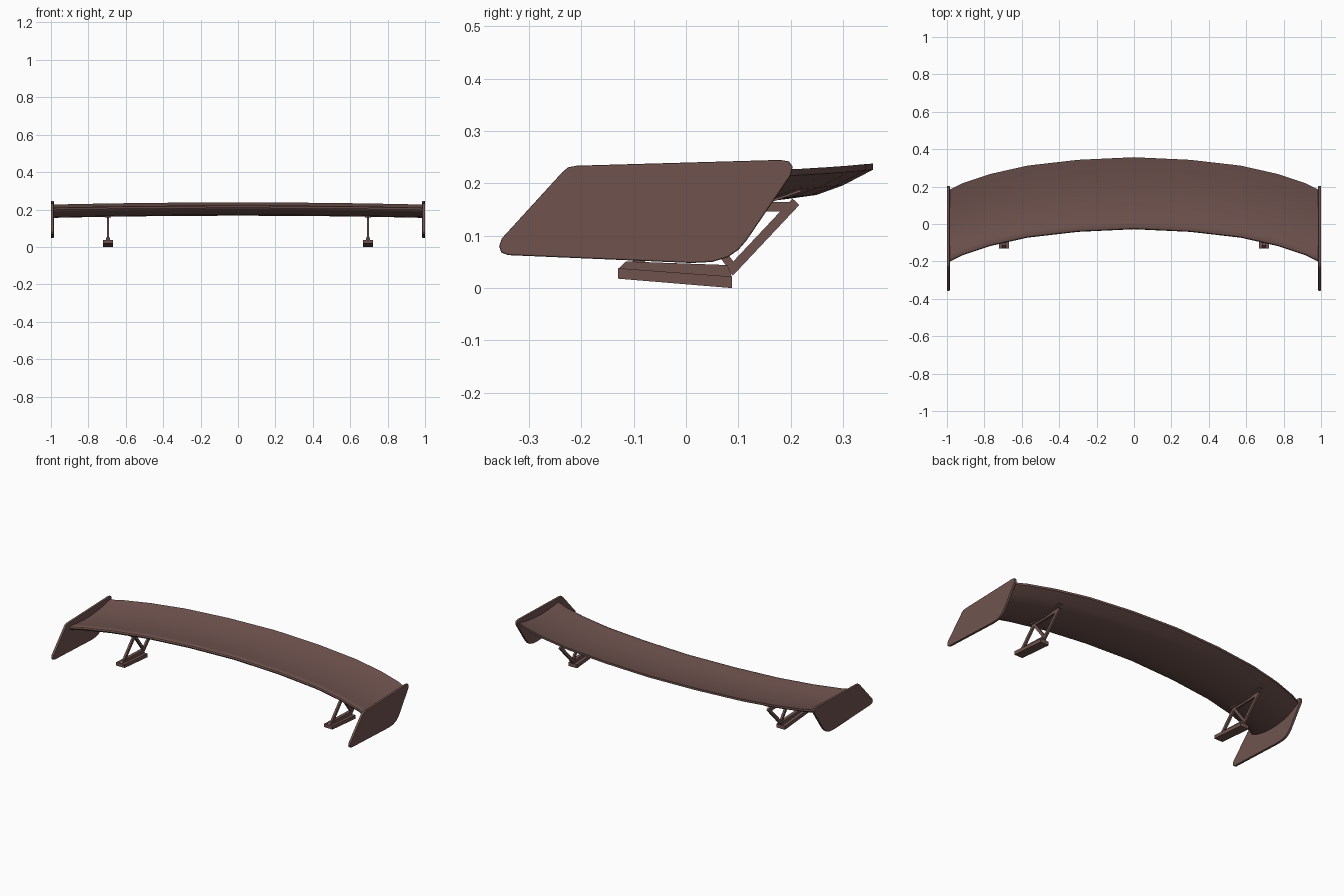
import bpy, bmesh, math
from mathutils import Vector

old = bpy.data.objects.get("Cube")
if old:
    bpy.data.objects.remove(old, do_unlink=True)

paint = bpy.data.materials.new("matte_brown")
paint.use_nodes = True
colour = (0.16, 0.088, 0.078, 1)
paint.diffuse_color = colour
bsdf = next(n for n in paint.node_tree.nodes if n.type == 'BSDF_PRINCIPLED')
bsdf.inputs["Base Color"].default_value = colour


def loft(name, rings, smooth=None):
    """Skin a row of matching closed rings and cap both ends."""
    bm = bmesh.new()
    rows = [[bm.verts.new(p) for p in ring] for ring in rings]
    n = len(rows[0])
    for a, b in zip(rows, rows[1:]):
        for i in range(n):
            j = (i + 1) % n
            bm.faces.new((a[i], a[j], b[j], b[i]))
    bm.faces.new(rows[0])
    bm.faces.new(rows[-1])
    bmesh.ops.recalc_face_normals(bm, faces=bm.faces)
    mesh = bpy.data.meshes.new(name)
    bm.to_mesh(mesh)
    bm.free()
    mesh.materials.append(paint)
    obj = bpy.data.objects.new(name, mesh)
    bpy.context.collection.objects.link(obj)
    if smooth:
        bpy.ops.object.select_all(action='DESELECT')
        obj.select_set(True)
        bpy.context.view_layer.objects.active = obj
        bpy.ops.object.shade_smooth_by_angle(angle=math.radians(smooth))
    return obj


def slab(name, outline, x, width):
    """Extrude a side outline (y, z) along x."""
    return loft(name, [[(x + s * width / 2, y, z) for y, z in outline]
                       for s in (-1, 1)])


def bar(name, a, b, x, width, depth):
    """Straight flat bar between two side points."""
    a, b = Vector(a), Vector(b)
    d = (b - a).normalized()
    n = Vector((-d.y, d.x)) * depth / 2
    return slab(name, [a - n, b - n, b + n, a + n], x, width)


# Wing blade: concave top, bellied underside, swept back towards the middle
section = [(0, .210), (.01, .218), (.035, .222), (.09, .220), (.2, .214),
           (.35, .210), (.5, .210), (.65, .214), (.82, .223), (1, .238),
           (1, .226), (.85, .196), (.72, .178), (.55, .169), (.4, .167),
           (.25, .172), (.12, .184), (.04, .197), (.01, .203)]
sweep = [(0, 0), (.3, .014), (.57, .045), (.77, .09), (.92, .14), (.99, .175)]
stations = [(-x, s) for x, s in reversed(sweep[1:])] + sweep
loft("wing_blade", [[(x, -.028 + .385 * t - s, z - .012 * x * x)
                     for t, z in section] for x, s in stations], smooth=40)

# Side outlines
plate = [(-.236, .222), (-.225, .231), (-.208, .234), (.18, .245), (.197, .242),
         (.204, .232), (.2, .215), (.115, .09), (.1, .073), (.08, .059),
         (.05, .05), (.01, .048), (-.34, .063), (-.353, .068), (-.357, .08),
         (-.352, .095)]
foot = [(-.13, .018), (.088, 0), (.088, .022), (-.13, .038)]
rail = [(-.13, .036), (.088, .02), (.08, .044), (-.115, .051)]
flange = [(-.02, .156), (.1, .156), (.16, .163), (.22, .184), (.22, .192),
          (.16, .171), (.1, .164), (-.02, .164)]

for side, s in (("left", 1), ("right", -1)):
    # End plate with softened rim
    end = slab(side + "_end_plate", plate, s * .9925, .015)
    bevel = end.modifiers.new("rim", 'BEVEL')
    bevel.width = .003
    bevel.segments = 2
    bevel.limit_method = 'ANGLE'
    bevel.angle_limit = math.radians(60)

    # Mount: foot, rail, three struts and the flange under the blade
    x = s * .695
    slab(side + "_mount_foot", foot, x, .056)
    slab(side + "_mount_rail", rail, x, .02)
    slab(side + "_mount_flange", flange, x, .03)
    bar(side + "_top_bar", (-.01, .153), (.205, .156), x, .012, .018)
    bar(side + "_rear_strut", (.083, .03), (.21, .165), x, .012, .018)
    bar(side + "_front_strut", (-.1, .04), (.005, .158), x, .012, .018)
    bar(side + "_cross_strut", (.085, .045), (.005, .152), x, .012, .016)
